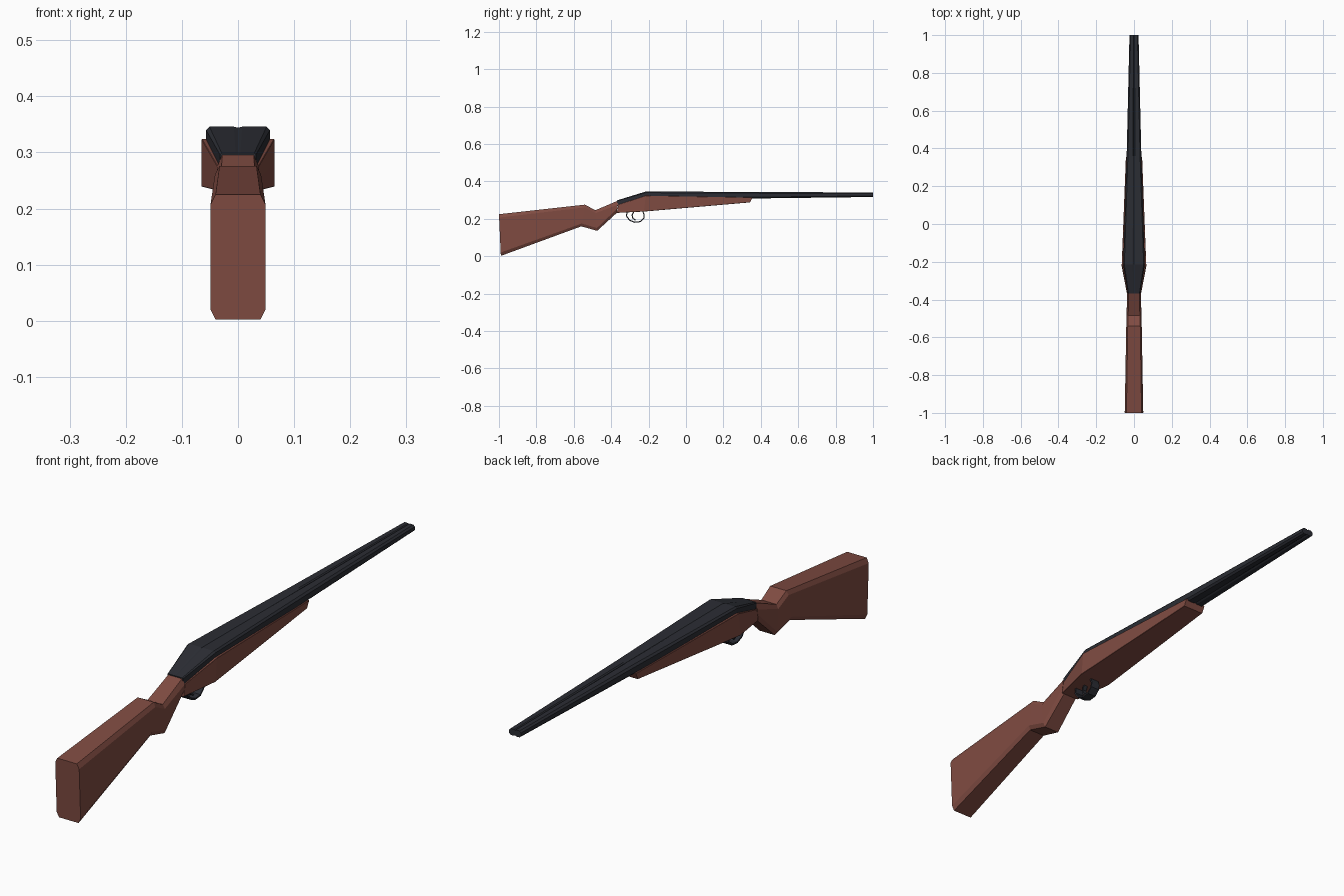
import bpy, bmesh
from mathutils import Vector

if "Cube" in bpy.data.objects:
    bpy.data.objects.remove(bpy.data.objects["Cube"])


def material(name, rgb):
    m = bpy.data.materials.new(name)
    m.diffuse_color = (*rgb, 1)
    m.use_nodes = True
    m.node_tree.nodes["Principled BSDF"].inputs["Base Color"].default_value = m.diffuse_color
    return m


wood = material("red brown wood", (0.215, 0.071, 0.054))
metal = material("dark gunmetal", (0.024, 0.026, 0.034))


def loft(name, rings, mat, closed=False):
    """Skin a list of equal-length point rings; cap the ends unless closed."""
    bm = bmesh.new()
    vs = [[bm.verts.new(p) for p in r] for r in rings]
    n = len(vs[0])
    count = len(vs) if closed else len(vs) - 1
    for i in range(count):
        a, b = vs[i], vs[(i + 1) % len(vs)]
        for k in range(n):
            bm.faces.new((a[k], a[(k + 1) % n], b[(k + 1) % n], b[k]))
    if not closed:
        bm.faces.new(vs[0])
        bm.faces.new(vs[-1])
    bmesh.ops.recalc_face_normals(bm, faces=bm.faces)
    me = bpy.data.meshes.new(name)
    bm.to_mesh(me)
    bm.free()
    me.materials.append(mat)
    ob = bpy.data.objects.new(name, me)
    bpy.context.collection.objects.link(ob)
    return ob


def chamfered(yt, zt, yb, zb, w, cx, cz):
    """Chamfered rectangle leaning between a top and a bottom point."""
    def at(z):
        return yb + (yt - yb) * (z - zb) / (zt - zb)
    half = [(w - cx, zt), (w, zt - cz), (w, (zt + zb) / 2), (w, zb + cz), (w - cx, zb)]
    pts = half + [(-x, z) for x, z in reversed(half)]
    return [Vector((x, at(z), z)) for x, z in pts]


# shoulder stock and grip
loft("stock_and_grip", [chamfered(*s) for s in (
    (-1.0, 0.225, -0.99, 0.002, 0.049, 0.009, 0.018),
    (-0.54, 0.276, -0.56, 0.16, 0.041, 0.008, 0.015),
    (-0.485, 0.246, -0.475, 0.136, 0.039, 0.008, 0.015),
    (-0.362, 0.298, -0.37, 0.232, 0.037, 0.009, 0.023),
)], wood)

# fore-end, flaring at the receiver then tapering forward
loft("fore_end", [chamfered(*s) for s in (
    (-0.362, 0.276, -0.37, 0.232, 0.037, 0.001, 0.001),
    (-0.215, 0.324, -0.225, 0.239, 0.065, 0.001, 0.001),
    (0.355, 0.314, 0.342, 0.288, 0.043, 0.001, 0.001),
)], wood)


def barrel_ring(y, top, bot, w, c, notch):
    """Two joined barrels: a wide chamfered section with a centre groove."""
    half = [(0.13 * w, top), (w - c, top), (w, top - c), (w, bot + c),
            (w - c, bot), (0.2 * w, bot)]
    pts = [(0, top - notch)] + half + [(0, bot + notch)]
    pts += [(-x, z) for x, z in reversed(half)]
    return [Vector((x, y, z)) for x, z in pts]


# receiver and double barrel
loft("receiver_and_barrels", [barrel_ring(*s) for s in (
    (-0.368, 0.299, 0.268, 0.032, 0.003, 0.0),
    (-0.215, 0.346, 0.305, 0.057, 0.006, 0.002),
    (0.36, 0.344, 0.309, 0.039, 0.007, 0.003),
    (1.0, 0.341, 0.317, 0.024, 0.006, 0.004),
)], metal)


def strip(name, path, w, t):
    """Flat metal band of width 2w following a (y, z) path."""
    rings = []
    for i, (y, z) in enumerate(path):
        a = Vector(path[max(i - 1, 0)])
        b = Vector(path[min(i + 1, len(path) - 1)])
        d = (b - a).normalized()
        ny, nz = -d.y * t, d.x * t
        rings.append([Vector((sx * w, y + s * ny, z + s * nz))
                      for sx, s in ((-1, -1), (1, -1), (1, 1), (-1, 1))])
    loft(name, rings, metal)


# trigger guard and trigger
strip("trigger_guard", [(-0.315, 0.238), (-0.318, 0.215), (-0.302, 0.193),
                        (-0.275, 0.182), (-0.245, 0.185), (-0.226, 0.203),
                        (-0.224, 0.222), (-0.232, 0.243)], 0.018, 0.003)
strip("trigger", [(-0.278, 0.242), (-0.288, 0.22), (-0.284, 0.203),
                  (-0.27, 0.193)], 0.008, 0.003)
